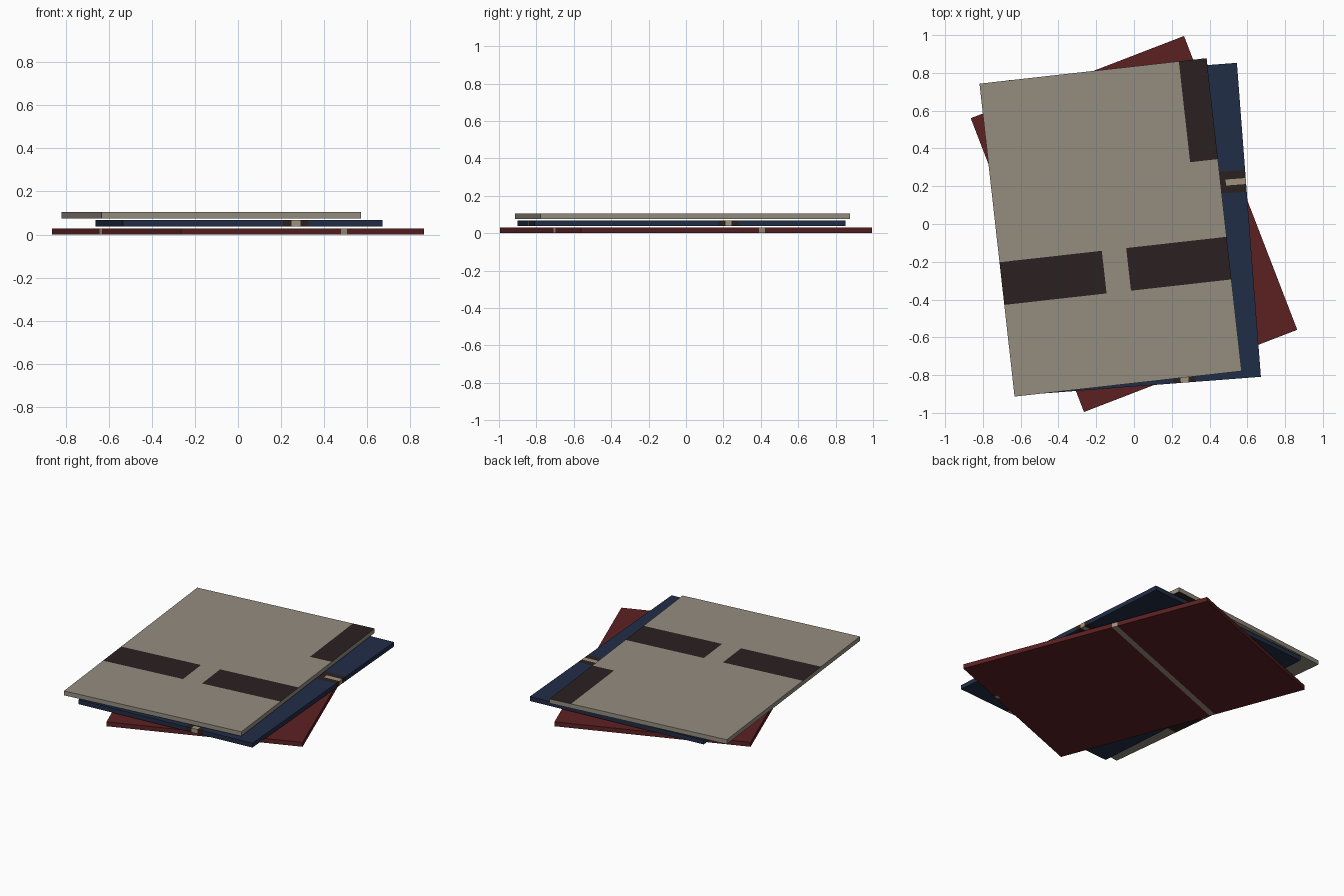
import bpy, bmesh, math
from mathutils import Vector

if "Cube" in bpy.data.objects:
    bpy.data.objects.remove(bpy.data.objects["Cube"])

W, D, T = 1.21, 1.667, 0.029  # shared slab size


def mat(name, rgb):
    m = bpy.data.materials.new(name)
    m.diffuse_color = (*rgb, 1)
    m.use_nodes = True
    m.node_tree.nodes["Principled BSDF"].inputs["Base Color"].default_value = m.diffuse_color
    return m


BEIGE = mat("beige", (0.296, 0.262, 0.212))
NAVY = mat("navy", (0.015, 0.026, 0.061))
RED = mat("dark red", (0.107, 0.015, 0.016))
DARK = mat("dark brown", (0.024, 0.015, 0.015))
TAN = mat("tan", (0.35, 0.29, 0.2))


def slab(name, centre, angle, z, base, patches, paint_sides):
    """Flat slab; patches are (material, u0, u1, v0, v1) cut into its faces."""
    me = bpy.data.meshes.new(name)
    bm = bmesh.new()
    bmesh.ops.create_cube(bm, size=1)
    bmesh.ops.scale(bm, vec=(W, D, T), verts=bm.verts)
    bmesh.ops.translate(bm, vec=(0, 0, T / 2), verts=bm.verts)
    # cut the outlines of the painted patches
    cuts = {(0, x) for p in patches for x in p[1:3]} | {(1, y) for p in patches for y in p[3:5]}
    for axis, value in sorted(cuts):
        if abs(value) >= (W, D)[axis] / 2 - 0.002:
            continue
        co, no = Vector(), Vector()
        co[axis], no[axis] = value, 1
        bmesh.ops.bisect_plane(bm, geom=bm.verts[:] + bm.edges[:] + bm.faces[:],
                               plane_co=co, plane_no=no)
    # colour faces by the patch they fall in
    mats = [base]
    for p in patches:
        if p[0] not in mats:
            mats.append(p[0])
    bm.normal_update()
    for f in bm.faces:
        if abs(f.normal.z) < 0.5 and not paint_sides:
            continue
        c = f.calc_center_median()
        for m, u0, u1, v0, v1 in patches:
            if u0 < c.x < u1 and v0 < c.y < v1:
                f.material_index = mats.index(m)
    bm.to_mesh(me)
    bm.free()
    for m in mats:
        me.materials.append(m)
    ob = bpy.data.objects.new(name, me)
    ob.location = (*centre, z)
    ob.rotation_euler.z = math.radians(angle)
    bpy.context.collection.objects.link(ob)


# bottom slab: tan band across, small tan mark on the front edge
slab("bottom_slab", (0, 0), 21.08, 0.0, RED,
     [(TAN, -0.7, 0.7, 0.185, 0.22),
      (TAN, 0.19, 0.222, -0.9, -0.81)], True)

# middle slab: dark tabs with tan centres on the right and front edges
slab("middle_slab", (0.005, -0.024), 4.37, 0.038, NAVY,
     [(DARK, 0.45, 0.7, 0.149, 0.265),
      (TAN, 0.498, 0.7, 0.19, 0.222),
      (DARK, 0.14, 0.26, -0.9, -0.72),
      (TAN, 0.18, 0.222, -0.9, -0.8)], True)

# top slab: dark bars left and right, dark strip in the back corner
slab("top_slab", (-0.124, -0.018), 6.4, 0.075, BEIGE,
     [(DARK, -0.7, -0.06, -0.345, -0.118),
      (DARK, 0.07, 0.7, -0.345, -0.118),
      (DARK, 0.457, 0.7, 0.296, 0.9)], False)
